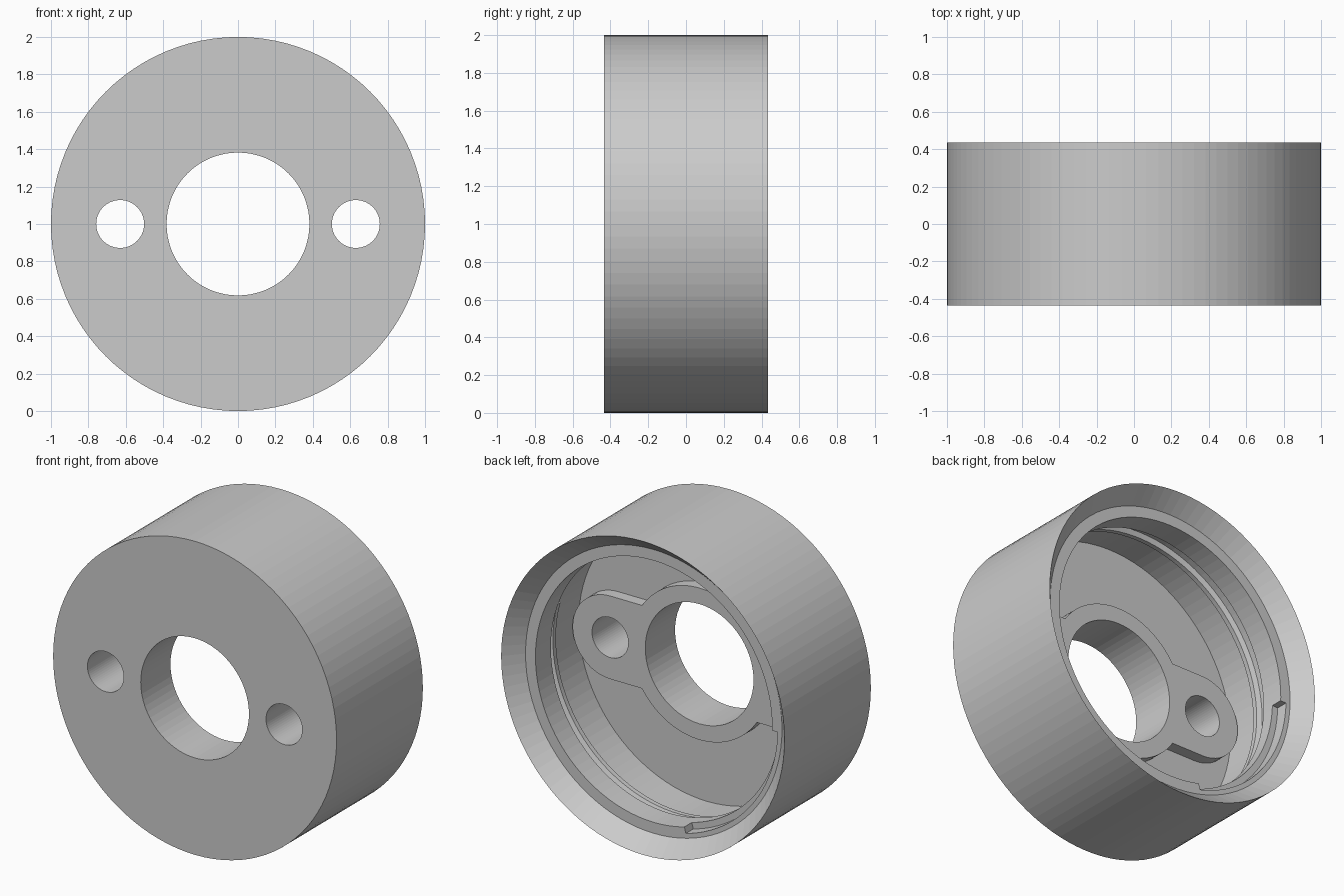
import bpy, bmesh
from math import sin, cos, pi, asin, radians
from mathutils import Matrix

cube = bpy.data.objects.get("Cube")
if cube:
    bpy.data.objects.remove(cube, do_unlink=True)

SEGMENTS = 96
BACK, FLOOR, BOSS = 0.435, -0.21, -0.135
HUB_R, LUG_R, LUG_X = 0.484, 0.265, 0.63
WALL_R, LIP_R = 0.905, 0.835

grey = bpy.data.materials.new("plain grey")
grey.use_nodes = True
grey.diffuse_color = (0.6, 0.6, 0.6, 1)
grey.node_tree.nodes["Principled BSDF"].inputs["Base Color"].default_value = (0.6, 0.6, 0.6, 1)


def finish(name, bm):
    bmesh.ops.remove_doubles(bm, verts=bm.verts, dist=0.0001)
    bmesh.ops.recalc_face_normals(bm, faces=bm.faces)
    mesh = bpy.data.meshes.new(name)
    bm.to_mesh(mesh)
    bm.free()
    mesh.materials.append(grey)
    obj = bpy.data.objects.new(name, mesh)
    bpy.context.collection.objects.link(obj)
    return obj


def lathe(name, profile):
    """Spin (radius, y) points about the y axis."""
    bm = bmesh.new()
    verts = [bm.verts.new((r, y, 1)) for r, y in profile]
    edges = [bm.edges.new(pair) for pair in zip(verts, verts[1:])]
    bmesh.ops.spin(bm, geom=verts + edges, cent=(0, 0, 1), axis=(0, 1, 0),
                   angle=2 * pi, steps=SEGMENTS)
    return finish(name, bm)


def prism(name, outline, y0, y1):
    """Extrude an (x, z) outline along y."""
    bm = bmesh.new()
    face = bm.faces.new([bm.verts.new((x, y0, z + 1)) for x, z in outline])
    made = bmesh.ops.extrude_face_region(bm, geom=[face])["geom"]
    moved = [v for v in made if isinstance(v, bmesh.types.BMVert)]
    bmesh.ops.translate(bm, verts=moved, vec=(0, y1 - y0, 0))
    return finish(name, bm)


def arc(cx, radius, start, end, steps):
    angles = [start + (end - start) * i / steps for i in range(steps + 1)]
    return [(cx + radius * cos(a), radius * sin(a)) for a in angles]


def combine(target, tool, operation):
    mod = target.modifiers.new(operation.lower(), "BOOLEAN")
    mod.operation, mod.object, mod.solver = operation, tool, "EXACT"
    bpy.context.view_layer.objects.active = target
    bpy.ops.object.modifier_apply(modifier=mod.name)
    bpy.data.objects.remove(tool, do_unlink=True)


# Cup with a bevelled rim, a retaining lip and an undercut wall
body = lathe("cup_body", [
    (0, -BACK), (1, -BACK), (1, BACK), (WALL_R, 0.325), (LIP_R, 0.325),
    (LIP_R, 0.17), (WALL_R, 0.13), (WALL_R, FLOOR), (0, FLOOR)])

# Hub with two rounded lugs, raised from the floor
corner = asin(LUG_R / HUB_R)
outline = (arc(LUG_X, LUG_R, -pi / 2, pi / 2, 24)
           + arc(0, HUB_R, corner, pi - corner, 36)
           + arc(-LUG_X, LUG_R, pi / 2, 3 * pi / 2, 24)
           + arc(0, HUB_R, pi + corner, 2 * pi - corner, 36))
combine(body, prism("hub", outline, FLOOR - 0.05, BOSS), "UNION")

# Through holes
for x, radius in ((0, 0.382), (LUG_X, 0.128), (-LUG_X, 0.128)):
    circle = arc(x, radius, 0, 2 * pi, 64)[:-1]
    combine(body, prism("hole_cutter", circle, -0.6, 0.6), "DIFFERENCE")

# Thread entry cut into the lip
start, end = pi + 0.03, pi + radians(75)
entry = arc(0, 0.875, start, end, 24) + arc(0, 0.78, end, start, 24)
combine(body, prism("entry_cutter", entry, 0.25, 0.4), "DIFFERENCE")

# Shallow thread ridge along the inner wall
bm = bmesh.new()
rings = []
for i in range(SEGMENTS + 1):
    t = i / SEGMENTS
    a = radians(34) + 2 * pi * t * 0.95
    y = 0.02 + 0.06 * t
    rings.append([bm.verts.new((r * cos(a), y + dy, 1 + r * sin(a)))
                  for r, dy in ((0.92, -0.035), (0.875, -0.015), (0.875, 0.015), (0.92, 0.035))])
for a, b in zip(rings, rings[1:]):
    for k in range(4):
        n = (k + 1) % 4
        bm.faces.new((a[k], a[n], b[n], b[k]))
bm.faces.new(rings[0])
bm.faces.new(rings[-1])
finish("thread_ridge", bm)
